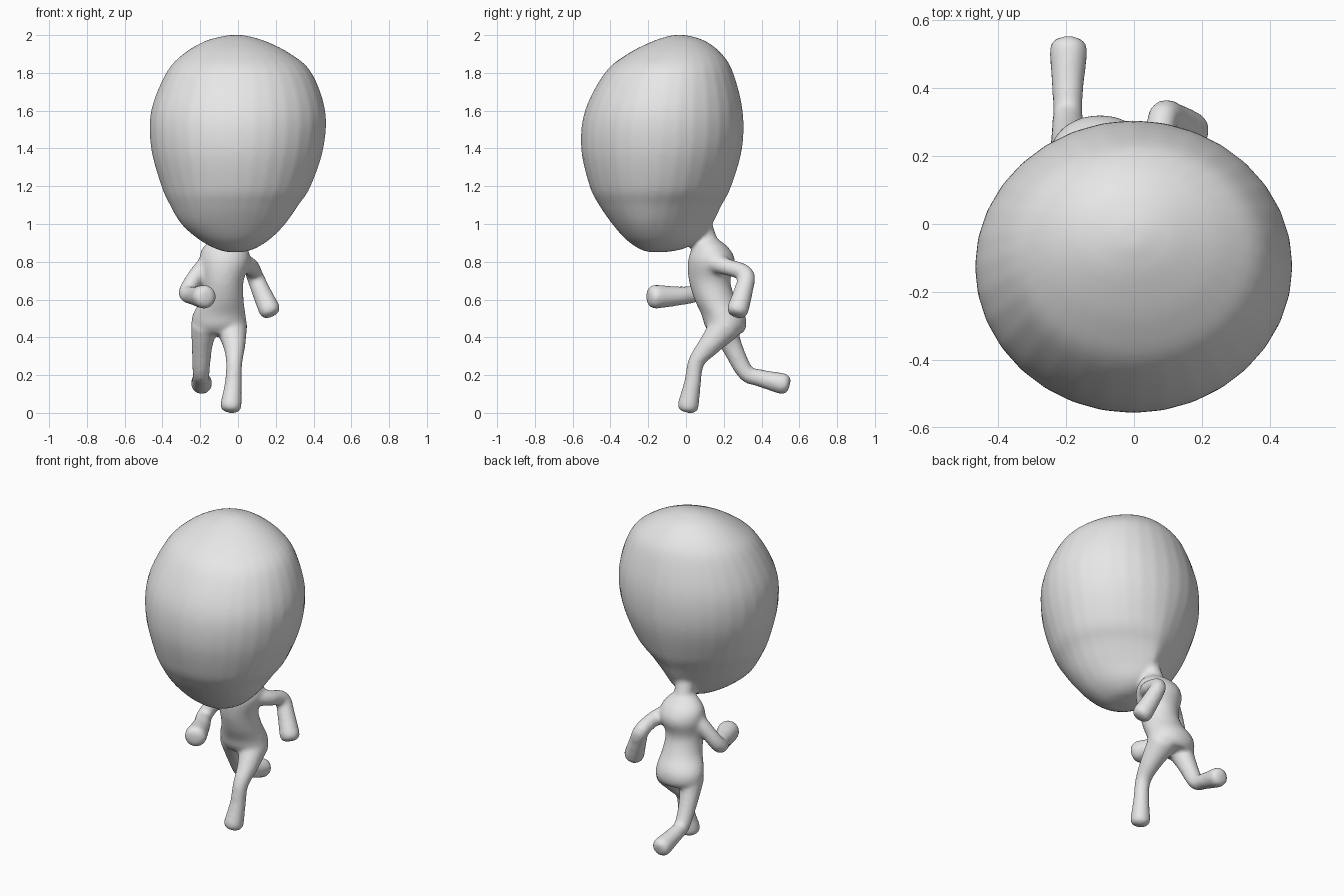
import bpy, bmesh, math
from mathutils import Vector

cube = bpy.data.objects.get("Cube")
if cube:
    bpy.data.objects.remove(cube, do_unlink=True)

SIDES = 32
bm = bmesh.new()


def spline(rows, steps):
    """Smooth curve through rows of numbers."""
    out = []
    for i in range(len(rows) - 1):
        a, b, c, d = (rows[max(i - 1, 0)], rows[i], rows[i + 1],
                      rows[min(i + 2, len(rows) - 1)])
        for s in range(steps):
            t = s / steps
            out.append([q + t * (r - p) / 2
                        + t * t * (p - 2.5 * q + 2 * r - w / 2)
                        + t ** 3 * (1.5 * (q - r) + (w - p) / 2)
                        for p, q, r, w in zip(a, b, c, d)])
    out.append(list(rows[-1]))
    return out


def loft(rings):
    """Closed skin over a list of rings."""
    vs = [[bm.verts.new(p) for p in ring] for ring in rings]
    for lo, hi in zip(vs, vs[1:]):
        for k in range(SIDES):
            n = (k + 1) % SIDES
            bm.faces.new((lo[k], lo[n], hi[n], hi[k]))
    bm.faces.new(vs[0][::-1])
    bm.faces.new(vs[-1])


def egg_ring(z, x0, x1, y0, y1, ym, pinch):
    """Level outline, widest at ym, its back narrowed by pinch."""
    pts = []
    for k in range(SIDES):
        a = 2 * math.pi * k / SIDES
        c, s = math.cos(a), math.sin(a)
        w = abs(c) ** (pinch if s > 0 else 1)
        x = (x0 + x1) / 2 + math.copysign(w, c) * (x1 - x0) / 2
        y = ym + s * ((y1 - ym) if s > 0 else (ym - y0))
        pts.append(Vector((x, y, z)))
    return pts


def limb(rows):
    """Round tube through (x, y, z, radius), with a blunt rounded tip."""
    path = [(Vector(r[:3]), r[3]) for r in spline(rows, 5)]
    tip, rad = path[-1]
    along = (tip - path[-2][0]).normalized()
    path += [(tip + along * rad * d, rad * f)
             for d, f in ((0.35, 0.94), (0.58, 0.75), (0.7, 0.4))]
    rings, u = [], Vector((1, 0.1, 0.05))
    for i, (p, r) in enumerate(path):
        t = (path[min(i + 1, len(path) - 1)][0] - path[max(i - 1, 0)][0]).normalized()
        u = (u - t * u.dot(t)).normalized()
        v = t.cross(u)
        rings.append([p + r * (u * math.cos(2 * math.pi * k / SIDES)
                               + v * math.sin(2 * math.pi * k / SIDES))
                      for k in range(SIDES)])
    loft(rings)


# Head: z, left and right edge, front and back edge, widest y, back pinch
head = [
    (0.852, -0.06, 0.03, -0.20, -0.10, -0.15, 1),
    (0.87, -0.12, 0.09, -0.25, -0.01, -0.15, 1),
    (0.92, -0.21, 0.17, -0.32, 0.08, -0.17, 1.4),
    (1.0, -0.30, 0.25, -0.39, 0.14, -0.18, 1.6),
    (1.1, -0.36, 0.32, -0.46, 0.19, -0.17, 1.4),
    (1.2, -0.405, 0.385, -0.51, 0.24, -0.15, 1.2),
    (1.4, -0.46, 0.452, -0.555, 0.297, -0.13, 1.05),
    (1.6, -0.46, 0.462, -0.535, 0.30, -0.12, 1),
    (1.8, -0.38, 0.39, -0.43, 0.25, -0.09, 1),
    (1.9, -0.29, 0.28, -0.31, 0.19, -0.06, 1),
    (1.97, -0.17, 0.14, -0.17, 0.10, -0.04, 1),
    (2.0, -0.05, 0.03, -0.07, 0.0, -0.03, 1),
]
loft([egg_ring(*r) for r in spline(head, 5)])

# Torso: z, centre x, half width, centre y, half depth
torso = [
    (0.42, -0.10, 0.12, 0.215, 0.085),
    (0.46, -0.10, 0.145, 0.21, 0.11),
    (0.52, -0.10, 0.14, 0.197, 0.115),
    (0.6, -0.085, 0.115, 0.155, 0.11),
    (0.7, -0.08, 0.11, 0.125, 0.11),
    (0.8, -0.07, 0.135, 0.135, 0.125),
    (0.87, -0.07, 0.12, 0.13, 0.10),
    (0.92, -0.065, 0.07, 0.11, 0.06),
]
loft([egg_ring(z, x - w, x + w, y - d, y + d, y, 1)
      for z, x, w, y, d in spline(torso, 4)])

# Neck
limb([(-0.065, 0.12, 0.84, 0.07), (-0.06, 0.105, 0.93, 0.055),
      (-0.05, 0.07, 1.02, 0.06)])

# Left arm, elbow swung back
limb([(0.0, 0.13, 0.80, 0.06), (0.065, 0.21, 0.775, 0.045),
      (0.085, 0.315, 0.735, 0.045), (0.12, 0.305, 0.65, 0.05),
      (0.165, 0.275, 0.55, 0.058)])

# Right arm, forearm reaching forward
limb([(-0.13, 0.13, 0.81, 0.06), (-0.21, 0.11, 0.74, 0.045),
      (-0.27, 0.06, 0.64, 0.045), (-0.23, -0.03, 0.62, 0.05),
      (-0.18, -0.16, 0.615, 0.064)])

# Left leg, planted in front
limb([(-0.035, 0.21, 0.46, 0.085), (-0.02, 0.125, 0.36, 0.06),
      (-0.02, 0.055, 0.27, 0.044), (-0.025, 0.035, 0.16, 0.045),
      (-0.037, 0.012, 0.042, 0.057)])

# Right leg, kicked out behind
limb([(-0.175, 0.20, 0.46, 0.075), (-0.19, 0.24, 0.36, 0.056),
      (-0.195, 0.315, 0.215, 0.045), (-0.195, 0.39, 0.185, 0.046),
      (-0.193, 0.51, 0.155, 0.057)])

bmesh.ops.recalc_face_normals(bm, faces=bm.faces)
mesh = bpy.data.meshes.new("running_figure")
bm.to_mesh(mesh)
bm.free()
figure = bpy.data.objects.new("running_figure", mesh)
bpy.context.collection.objects.link(figure)

# Plain grey over the whole body
grey = bpy.data.materials.new("plain_grey")
grey.use_nodes = True
grey.diffuse_color = (0.8, 0.8, 0.8, 1)
grey.node_tree.nodes["Principled BSDF"].inputs["Base Color"].default_value = (0.8, 0.8, 0.8, 1)
mesh.materials.append(grey)

# Fuse the parts into one soft skin
fuse = figure.modifiers.new("fuse", 'REMESH')
fuse.mode = 'VOXEL'
fuse.voxel_size = 0.012
fuse.use_smooth_shade = True
soften = figure.modifiers.new("soften", 'SMOOTH')
soften.factor = 0.5
soften.iterations = 8
